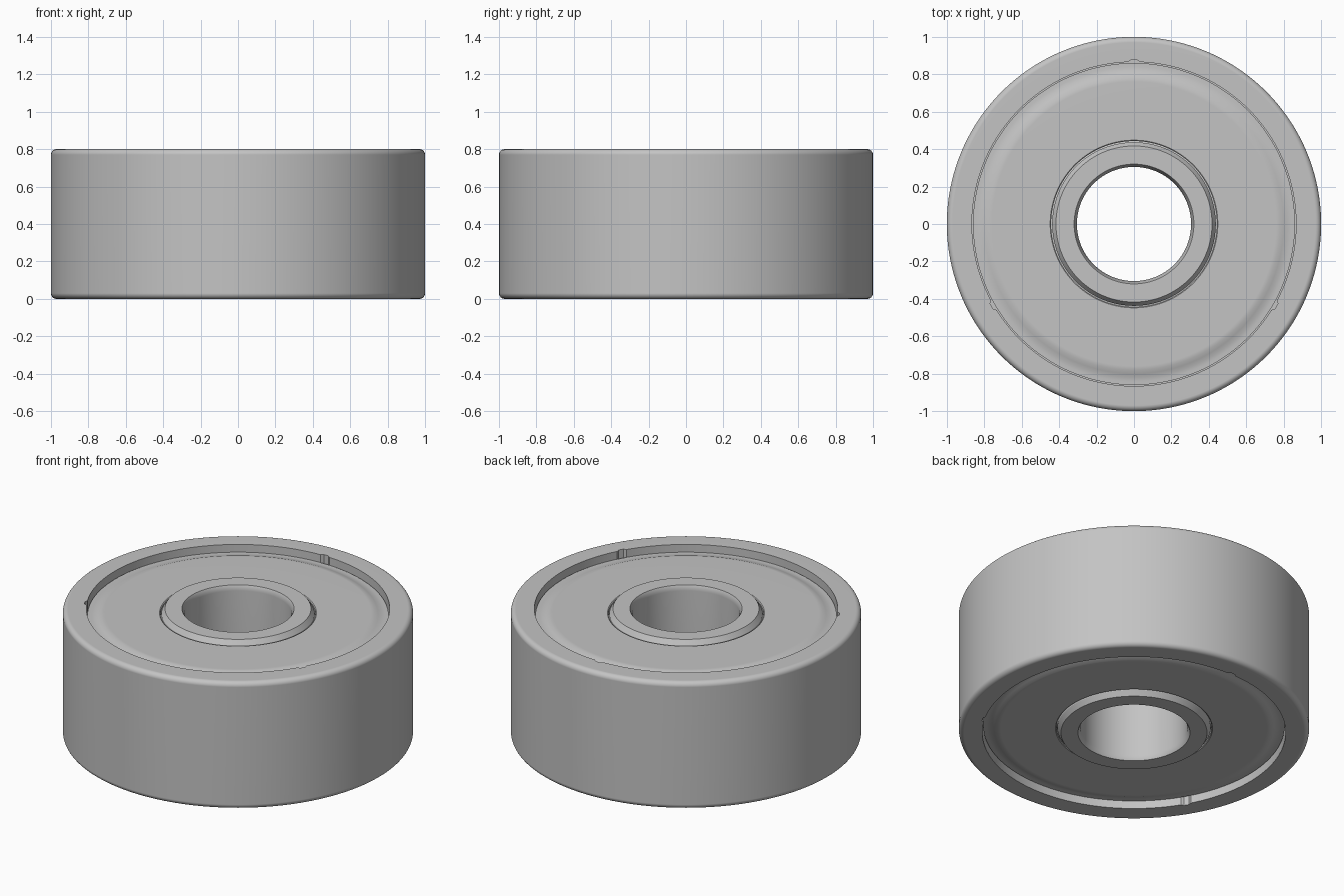
import bpy, bmesh, math

HEIGHT = 0.8
SEGMENTS = 360

cube = bpy.data.objects.get("Cube")
if cube:
    bpy.data.objects.remove(cube, do_unlink=True)

steel = bpy.data.materials.new("brushed_grey_steel")
steel.use_nodes = True
colour = (0.55, 0.55, 0.55, 1)
steel.diffuse_color = colour
bsdf = steel.node_tree.nodes["Principled BSDF"]
bsdf.inputs["Base Color"].default_value = colour
bsdf.inputs["Roughness"].default_value = 0.5


def flip(points):
    """Mirror a profile about the mid-height of the bearing."""
    return [(r, HEIGHT - z) for r, z in points]


def fillet(r, z, radius, steps=6):
    """Rounded upper outer corner, from the top face to the side."""
    angles = [math.pi / 2 * (1 - i / steps) for i in range(steps + 1)]
    return [(r - radius + radius * math.cos(a),
             z - radius + radius * math.sin(a)) for a in angles]


def lathe(name, profile, notch_radius=None):
    """Revolve a closed profile; points at notch_radius get three notches."""
    bm = bmesh.new()
    columns = []
    for i in range(SEGMENTS):
        a = math.tau * i / SEGMENTS
        offset = (i - SEGMENTS // 4) % (SEGMENTS // 3)
        notched = offset <= 1 or offset == SEGMENTS // 3 - 1
        column = []
        for r, z in profile:
            if notched and r == notch_radius:
                r += 0.013
            column.append(bm.verts.new((r * math.cos(a), r * math.sin(a), z)))
        columns.append(column)
    count = len(profile)
    for i, here in enumerate(columns):
        there = columns[(i + 1) % SEGMENTS]
        for j in range(count):
            k = (j + 1) % count
            bm.faces.new((here[j], there[j], there[k], here[k]))
    bmesh.ops.recalc_face_normals(bm, faces=bm.faces)
    mesh = bpy.data.meshes.new(name)
    bm.to_mesh(mesh)
    bm.free()
    mesh.materials.append(steel)
    obj = bpy.data.objects.new(name, mesh)
    bpy.context.collection.objects.link(obj)
    bpy.ops.object.select_all(action="DESELECT")
    obj.select_set(True)
    bpy.context.view_layer.objects.active = obj
    bpy.ops.object.shade_smooth_by_angle(angle=math.radians(28))
    weighted = obj.modifiers.new("weighted_normals", "WEIGHTED_NORMAL")
    weighted.keep_sharp = True
    return obj


# Outer ring: rounded rim, recessed seat for the shields
LIP = 0.866
upper = [(0.82, 0.71), (LIP, 0.71), (LIP, HEIGHT)] + fillet(1.0, HEIGHT, 0.03)
lathe("outer_ring", upper + flip(upper)[::-1], LIP)

# Inner ring: chamfered bore and sloped shoulder
upper = [(0.305, 0.77), (0.32, HEIGHT), (0.417, HEIGHT), (0.437, 0.77),
         (0.437, 0.735), (0.47, 0.725)]
lathe("inner_ring", upper + flip(upper)[::-1])

# Shields: shallow raised discs closing both sides
shield = [(0.443, 0.74), (0.443, 0.768), (0.448, 0.772), (0.76, 0.772),
          (0.78, 0.77), (0.80, 0.763), (0.82, 0.756), (0.84, 0.754),
          (0.86, 0.754), (0.86, 0.73), (0.80, 0.73)]
lathe("top_shield", shield)
lathe("bottom_shield", flip(shield))
